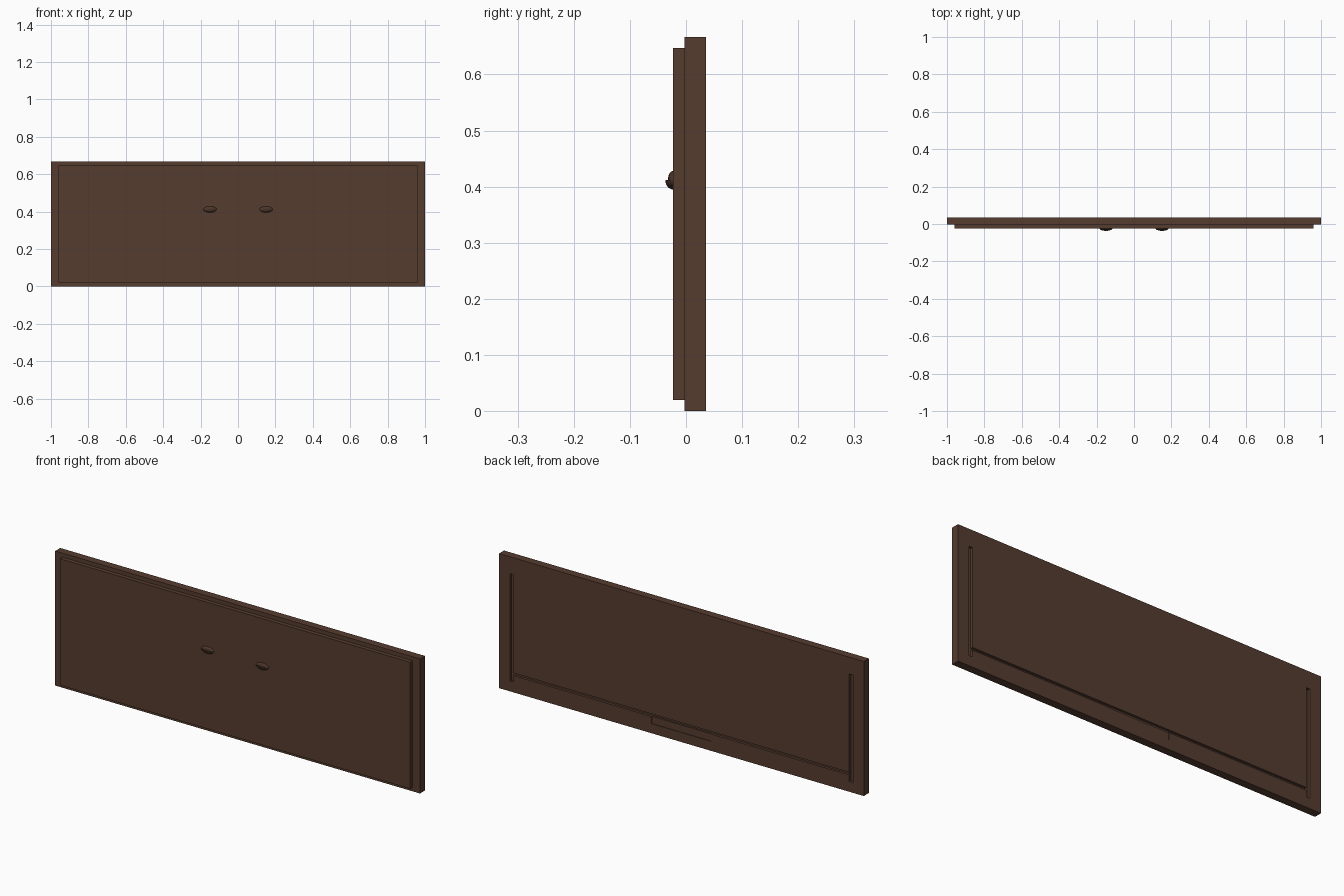
import bpy, bmesh

if "Cube" in bpy.data.objects:
    bpy.data.objects.remove(bpy.data.objects["Cube"])

def material(name, rgb):
    m = bpy.data.materials.new(name)
    m.diffuse_color = (*rgb, 1)
    m.use_nodes = True
    m.node_tree.nodes["Principled BSDF"].inputs["Base Color"].default_value = m.diffuse_color
    return m

wood = material("dark brown wood", (0.092, 0.045, 0.029))
bronze = material("dark bronze", (0.070, 0.036, 0.023))

def add_object(name, bm, mat):
    bmesh.ops.recalc_face_normals(bm, faces=bm.faces)
    me = bpy.data.meshes.new(name)
    bm.to_mesh(me)
    bm.free()
    me.materials.append(mat)
    ob = bpy.data.objects.new(name, me)
    bpy.context.collection.objects.link(ob)
    return ob

def box(name, x, y, z, mat=wood):
    bm = bmesh.new()
    bmesh.ops.create_cube(bm, size=1)
    for v in bm.verts:
        for i, (lo, hi) in enumerate((x, y, z)):
            v.co[i] = hi if v.co[i] > 0 else lo
    return add_object(name, bm, mat)

# Main board and the raised panel on its front
BACK = 0.036
board = box("drawer_board", (-1, 1), (-0.003, BACK), (0, 0.667))
box("front_panel", (-0.96, 0.96), (-0.023, -0.003), (0.02, 0.647))

# Joinery grooves in the back: side slots, bottom groove, shallow centre recess
cuts = [box("side_slot_cutter", (s * 0.93 - 0.01, s * 0.93 + 0.01),
            (BACK - 0.013, BACK + 0.05), (0.05, 0.583)) for s in (-1, 1)]
cuts.append(box("bottom_groove_cutter", (-0.925, 0.925), (BACK - 0.012, BACK + 0.06), (0.083, 0.096)))
cuts.append(box("centre_recess_cutter", (-0.163, 0.163), (BACK - 0.003, BACK + 0.07), (0.047, 0.0835)))
for c in cuts:
    c.hide_render = True
    c.display_type = 'WIRE'
    mod = board.modifiers.new(c.name, 'BOOLEAN')
    mod.operation = 'DIFFERENCE'
    mod.solver = 'EXACT'
    mod.object = c
bpy.context.view_layer.objects.active = board
board.select_set(True)
for m in list(board.modifiers):
    bpy.ops.object.modifier_apply(modifier=m.name)
for c in cuts:
    bpy.data.objects.remove(c)
board.select_set(False)

# Cup handles: a projecting lower lip and a flatter hood above it
def quarter_dome(name, cx, half, size):
    bm = bmesh.new()
    bmesh.ops.create_uvsphere(bm, u_segments=24, v_segments=12, radius=1)
    for no in ((0, 1, 0), (0, 0, -half)):
        geom = bm.verts[:] + bm.edges[:] + bm.faces[:]
        cut = bmesh.ops.bisect_plane(bm, geom=geom, plane_co=(0, 0, 0), plane_no=no, clear_outer=True)
        edges = [e for e in cut["geom_cut"] if isinstance(e, bmesh.types.BMEdge) and e.is_boundary]
        bmesh.ops.holes_fill(bm, edges=edges)
    bmesh.ops.scale(bm, vec=size, verts=bm.verts)
    bmesh.ops.translate(bm, vec=(cx, -0.0228, 0.412), verts=bm.verts)
    ob = add_object(name, bm, bronze)
    bpy.ops.object.select_all(action='DESELECT')
    bpy.context.view_layer.objects.active = ob
    ob.select_set(True)
    bpy.ops.object.shade_smooth_by_angle(angle=0.6)

for side, cx in (("left", -0.15), ("right", 0.15)):
    quarter_dome(side + "_handle_lip", cx, -1, (0.035, 0.0142, 0.017))
    quarter_dome(side + "_handle_hood", cx, 1, (0.035, 0.0095, 0.016))
